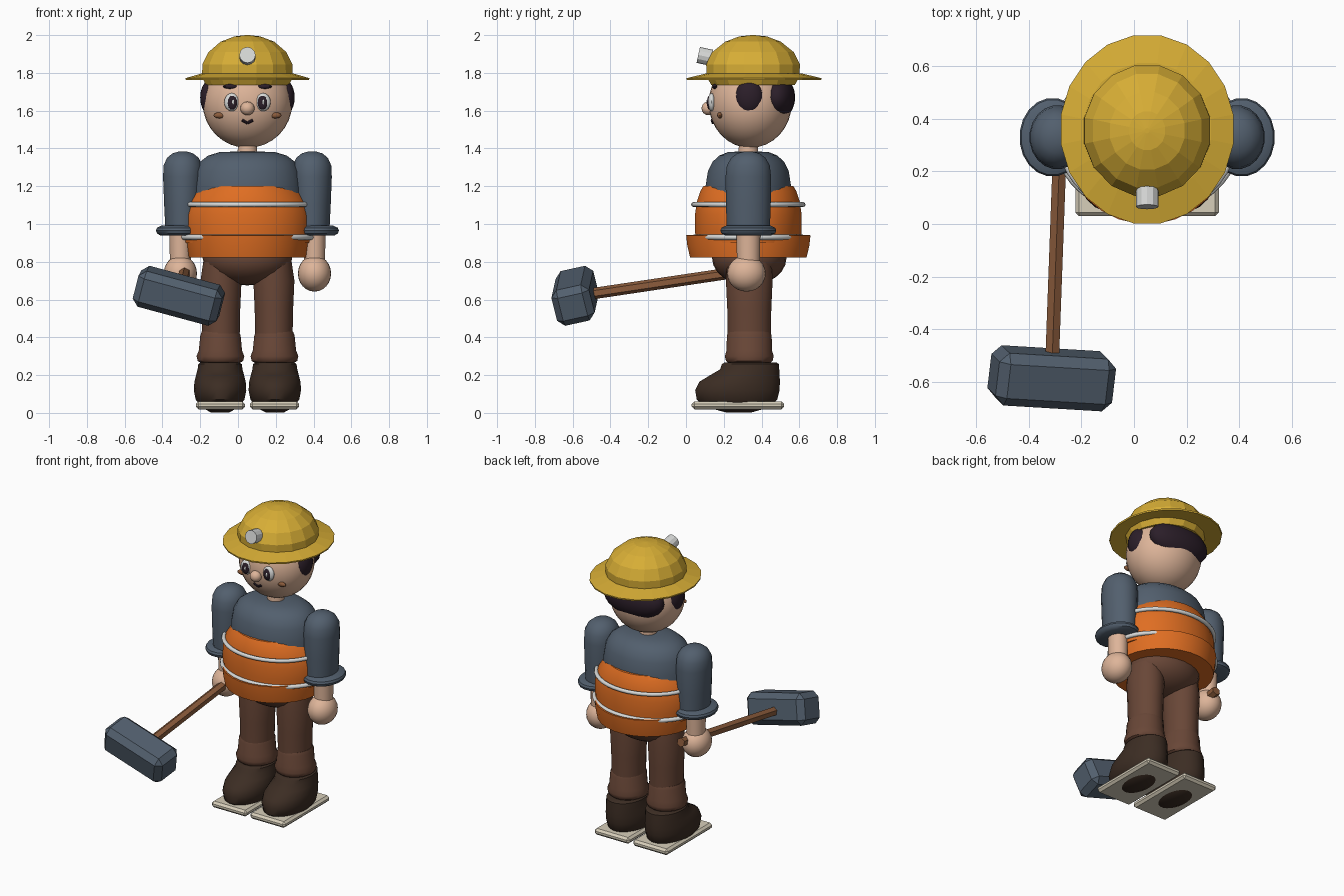
import bpy, bmesh, math
from mathutils import Vector, Matrix

if "Cube" in bpy.data.objects:
    bpy.data.objects.remove(bpy.data.objects["Cube"])

CX, CY = 0.05, 0.33          # body centre line


def mat(name, rgb):
    m = bpy.data.materials.new(name)
    m.diffuse_color = (*rgb, 1)
    m.use_nodes = True
    m.node_tree.nodes["Principled BSDF"].inputs["Base Color"].default_value = m.diffuse_color
    return m


YELLOW = mat("hat_yellow", (.68, .42, .036))
ORANGE = mat("vest_orange", (.74, .155, .016))
SLATE = mat("slate_grey", (.085, .115, .155))
BROWN = mat("trouser_brown", (.14, .062, .038))
BOOT = mat("boot_brown", (.045, .026, .017))
SKIN = mat("skin", (.73, .46, .32))
HAIR = mat("hair_dark", (.024, .013, .022))
LIGHT = mat("light_grey", (.68, .69, .68))
SOLE = mat("sole_beige", (.68, .62, .49))
WOOD = mat("wood", (.26, .107, .045))


def finish(name, bm, material, smooth=True, angle=40):
    bmesh.ops.recalc_face_normals(bm, faces=bm.faces)
    me = bpy.data.meshes.new(name)
    bm.to_mesh(me)
    bm.free()
    me.materials.append(material)
    ob = bpy.data.objects.new(name, me)
    bpy.context.collection.objects.link(ob)
    if smooth:
        bpy.ops.object.select_all(action='DESELECT')
        ob.select_set(True)
        bpy.context.view_layer.objects.active = ob
        bpy.ops.object.shade_smooth_by_angle(angle=math.radians(angle))
    return ob


def loft(name, rings, material, n=24, smooth=True, x=CX, y=CY, angle=40):
    """Stack of ellipses (z, rx, ry[, centre y]) with closed ends."""
    bm = bmesh.new()
    loops = []
    for z, rx, ry, *c in rings:
        cy = c[0] if c else y
        loops.append([bm.verts.new((x + rx * math.cos(a), cy + ry * math.sin(a), z))
                      for a in [2 * math.pi * (i + .5) / n for i in range(n)]])
    for a, b in zip(loops, loops[1:]):
        for i in range(n):
            j = (i + 1) % n
            bm.faces.new((a[i], a[j], b[j], b[i]))
    bm.faces.new(loops[0])
    bm.faces.new(loops[-1])
    return finish(name, bm, material, smooth, angle)


def ball(name, c, r, material, seg=24):
    bm = bmesh.new()
    bmesh.ops.create_uvsphere(bm, u_segments=seg, v_segments=seg // 2, radius=1,
                              matrix=Matrix.Translation(c) @ Matrix.Diagonal((*r, 1)))
    return finish(name, bm, material)


def rod(name, a, b, r, material, sides):
    a, b = Vector(a), Vector(b)
    rot = (b - a).to_track_quat('Z', 'Y').to_matrix().to_4x4()
    bm = bmesh.new()
    bmesh.ops.create_cone(bm, cap_ends=True, segments=sides, radius1=r, radius2=r,
                          depth=(b - a).length, matrix=Matrix.Translation((a + b) / 2) @ rot)
    return finish(name, bm, material, False)


def box(name, size, matrix, bevel, material):
    bm = bmesh.new()
    bmesh.ops.create_cube(bm, size=1, matrix=Matrix.Diagonal((*size, 1)))
    bmesh.ops.bevel(bm, geom=bm.edges[:], offset=bevel, segments=1, affect='EDGES')
    bm.transform(matrix)
    return finish(name, bm, material, False)


def hoop(name, z, rx, ry, r):
    """Thin reflective band around the body."""
    n, k = 40, 8
    bm = bmesh.new()
    vs = [[bm.verts.new((CX + (rx + r * math.cos(t)) * math.cos(a),
                         CY + (ry + r * math.cos(t)) * math.sin(a), z + r * math.sin(t)))
           for t in [2 * math.pi * j / k for j in range(k)]]
          for a in [2 * math.pi * i / n for i in range(n)]]
    for i in range(n):
        for j in range(k):
            p, q = vs[i], vs[(i + 1) % n]
            bm.faces.new((p[j], q[j], q[(j + 1) % k], p[(j + 1) % k]))
    return finish(name, bm, LIGHT, True, 60)


# Head, hair and neck
HC, HR = Vector((CX, .34, 1.64)), Vector((.237, .22, .237))
ball("head", HC, HR, SKIN, 32)
loft("neck", [(1.34, .055, .055), (1.44, .05, .05)], SKIN, 16)
ball("back_hair", (CX, .48, 1.67), (.215, .098, .12), HAIR)


def face_y(dx, z):
    """Front surface of the head."""
    return HC.y - HR.y * math.sqrt(1 - (dx / HR.x) ** 2 - ((z - HC.z) / HR.z) ** 2)


for s, side in ((-1, "left"), (1, "right")):
    ball(f"{side}_side_hair", (CX + s * .198, .335, 1.67), (.052, .077, .092), HAIR)
    fy = face_y(.08, 1.645)
    ball(f"{side}_eye", (CX + s * .083, fy + .003, 1.645), (.04, .02, .048), LIGHT, 16)
    ball(f"{side}_pupil", (CX + s * .08, fy - .010, 1.642), (.026, .012, .037), HAIR, 16)
    ball(f"{side}_eye_glint", (CX + s * .08 + .004, fy - .020, 1.645), (.007, .005, .014), LIGHT, 8)
    ball(f"{side}_brow", (CX + s * .088, face_y(.088, 1.728), 1.728), (.042, .014, .013), HAIR, 12)
    ball(f"{side}_cheek", (CX + s * .148, face_y(.148, 1.575), 1.575), (.032, .014, .016), WOOD, 12)
    rod(f"{side}_mouth", (CX, face_y(0, 1.535), 1.535),
        (CX + s * .028, face_y(.028, 1.55), 1.55), .008, HAIR, 8)
ball("nose", (CX, .118, 1.612), (.038, .036, .036), SKIN, 16)

# Hard hat with lamp
loft("hat_dome", [(1.735, .225, .225), (1.78, .245, .25), (1.845, .243, .253), (1.91, .21, .22),
                  (1.965, .145, .15), (1.993, .07, .075), (2.0, .01, .01)],
     YELLOW, 16, False, y=.355)
loft("hat_brim", [(1.772, .24, .25), (1.762, .33, .36), (1.772, .332, .362), (1.797, .245, .255)],
     YELLOW, 20, False, y=.36)
rod("hat_lamp", (CX, .065, 1.895), (CX, .135, 1.88), .043, LIGHT, 12)

# Shirt, vest and reflective bands
loft("shirt", [(.95, .29, .23), (1.1, .3, .235), (1.2, .292, .228), (1.28, .278, .215),
               (1.33, .252, .19), (1.362, .21, .155), (1.38, .15, .11), (1.384, .06, .05)],
     SLATE, 28)
loft("vest", [(.9, .335, .28), (.97, .342, .284), (1.05, .34, .284), (1.12, .32, .274),
              (1.175, .28, .255), (1.2, .255, .24), (1.205, .23, .21)], ORANGE, 28)
skirt = loft("vest_hem", [(.822, .312, .31), (.885, .322, .325), (.94, .324, .331),
                          (.942, .318, .322), (.925, .315, .318)], ORANGE, 28)
skirt.data.materials.append(SLATE)
for p in skirt.data.polygons:              # inner lining of the hem
    if p.center.z > .92 and p.normal.z > .95 and len(p.vertices) > 4:
        p.material_index = 1
hoop("upper_band", 1.103, .33, .29, .013)
hoop("lower_band", .93, .345, .288, .014)

# Hips, legs, boots, arms
ball("hips", (CX, .335, .82), (.237, .197, .145), BROWN)
for s, side in ((-1, "left"), (1, "right")):
    lx = CX + s * .14
    loft(f"{side}_leg", [(.4, .1, .115), (.55, .103, .118), (.7, .11, .125), (.8, .095, .12)],
         BROWN, 20, x=lx, y=.335)
    loft(f"{side}_trouser_cuff", [(.262, .1, .11), (.275, .122, .125), (.3, .128, .131),
                                  (.33, .116, .122), (.41, .108, .12), (.43, .1, .112)],
         BROWN, 20, x=lx + s * .003, y=.335)
    bx = CX + s * .145
    loft(f"{side}_boot", [(.003, .05, .07, .28), (.03, .1, .17, .275), (.07, .13, .215, .27),
                          (.12, .14, .225, .272), (.165, .137, .215, .284), (.2, .128, .185, .312),
                          (.23, .12, .158, .337), (.258, .116, .152, .341), (.266, .105, .14, .341)],
         BOOT, 24, x=bx)
    box(f"{side}_sole", (.26, .49, .042), Matrix.Translation((CX + s * .143, .275, .04)), .014, SOLE)
    # Arm
    loft(f"{side}_sleeve", [(.96, .093, .115), (1.1, .1, .12), (1.25, .106, .122),
                            (1.31, .103, .115), (1.35, .085, .092), (1.374, .055, .06),
                            (1.384, .02, .02)], SLATE, 20, x=CX + s * .342)
    loft(f"{side}_sleeve_cuff", [(.938, .1, .12), (.95, .12, .144), (.966, .126, .15),
                                 (.98, .12, .144), (.992, .095, .118)], SLATE, 20, x=CX + s * .36)
    loft(f"{side}_forearm", [(.73, .055, .06), (.96, .06, .065)], SKIN, 16, x=CX + s * .355)
    ball(f"{side}_hand", (CX + s * .355, .32, .738), (.088, .102, .096), SKIN)

# Sledgehammer
grip, top = Vector((-.276, .45, .772)), Vector((-.314, -.59, .617))
rod("hammer_handle", grip, top, .03, WOOD, 6)
u = Vector((1, -.06, -.27)).normalized()
f = Vector((-.04, -1, -.24))
f = (f - u * f.dot(u)).normalized()
w = u.cross(f)
m = Matrix((u, f, w)).transposed().to_4x4()
m.translation = (-.313, -.587, .62)
box("hammer_head", (.46, .205, .2), m, .036, SLATE)
